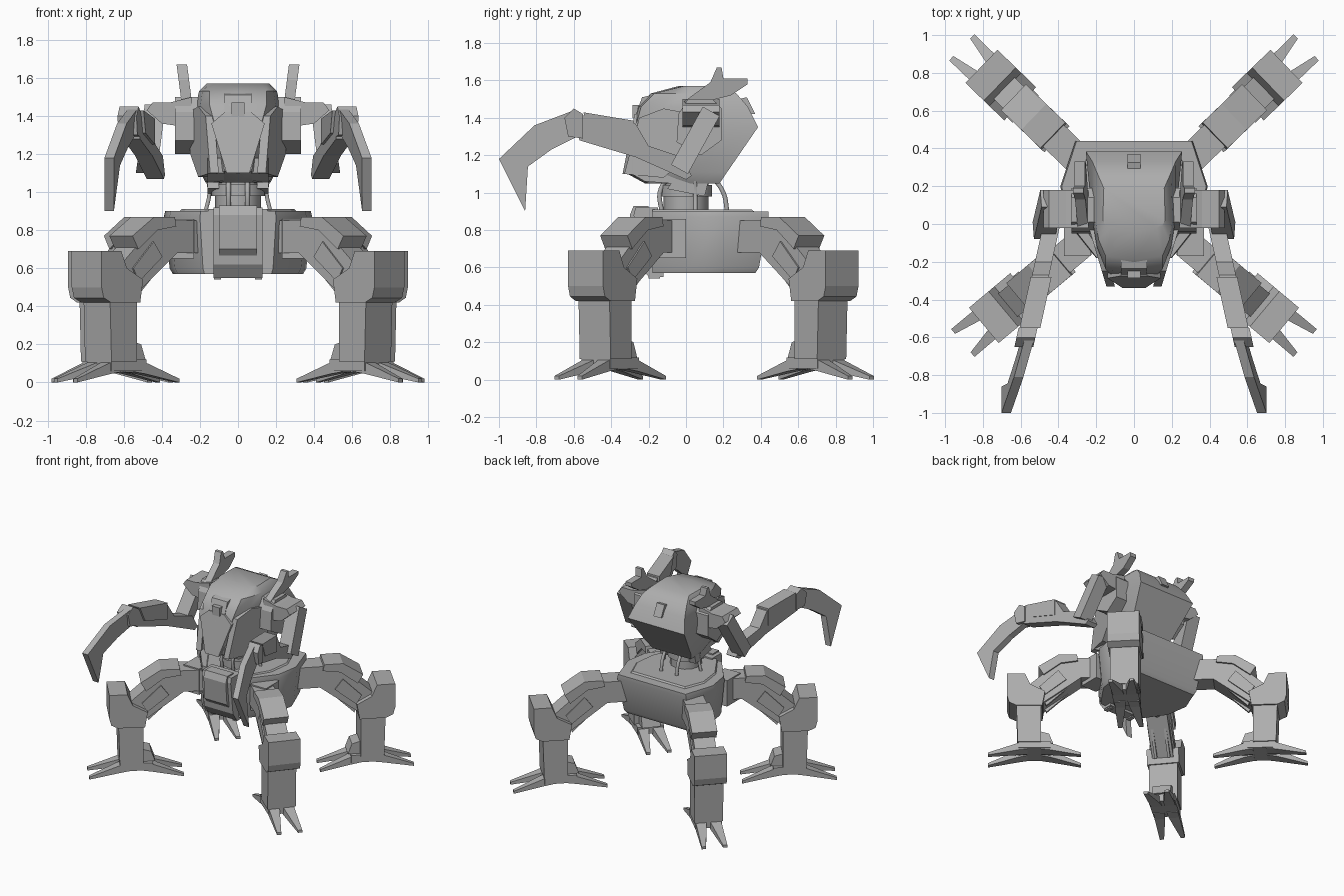
import bpy, bmesh, math
from mathutils import Vector

if "Cube" in bpy.data.objects:
    bpy.data.objects.remove(bpy.data.objects["Cube"], do_unlink=True)

GREY = (0.42, 0.42, 0.42, 1)
metal = bpy.data.materials.new("plain_grey")
metal.use_nodes = True
metal.diffuse_color = GREY
metal.node_tree.nodes["Principled BSDF"].inputs["Base Color"].default_value = GREY


def finish(name, bm, mirror=False, smooth=None):
    bmesh.ops.recalc_face_normals(bm, faces=bm.faces)
    mesh = bpy.data.meshes.new(name)
    bm.to_mesh(mesh)
    bm.free()
    mesh.materials.append(metal)
    ob = bpy.data.objects.new(name, mesh)
    bpy.context.collection.objects.link(ob)
    if smooth:
        bpy.ops.object.select_all(action='DESELECT')
        ob.select_set(True)
        bpy.context.view_layer.objects.active = ob
        bpy.ops.object.shade_smooth_by_angle(angle=math.radians(smooth))
    if mirror:
        ob.modifiers.new("Mirror", 'MIRROR')


def loft(name, rings, **kw):
    """Skin a stack of equal-length point rings and cap both ends."""
    bm = bmesh.new()
    vs = [[bm.verts.new(p) for p in ring] for ring in rings]
    n = len(vs[0])
    for a, b in zip(vs, vs[1:]):
        for i in range(n):
            j = (i + 1) % n
            bm.faces.new((a[i], a[j], b[j], b[i]))
    bm.faces.new(vs[0])
    bm.faces.new(vs[-1])
    finish(name, bm, **kw)


def prism(name, pts, a, b, frame, **kw):
    """Extrude a side profile from a to b across the given frame."""
    loft(name, [[frame(u, v, z) for u, z in pts] for v in (a, b)], **kw)


def box(name, lo, hi, **kw):
    pts = [(lo[1], lo[2]), (hi[1], lo[2]), (hi[1], hi[2]), (lo[1], hi[2])]
    prism(name, pts, lo[0], hi[0], side, **kw)


def side(y, x, z):
    return (x, y, z)


def front(x, y, z):
    return (x, y, z)


def slanted(x0, slope, lean=0.0):
    return lambda y, v, z: (x0 + slope * y + lean * (z - 1.15) + v, y, z)


def hose(name, points, radius):
    cu = bpy.data.curves.new(name, 'CURVE')
    cu.dimensions = '3D'
    cu.bevel_depth = radius
    cu.bevel_resolution = 1
    cu.resolution_u = 5
    sp = cu.splines.new('BEZIER')
    sp.bezier_points.add(len(points) - 1)
    for bp, p in zip(sp.bezier_points, points):
        bp.co = p
        bp.handle_left_type = bp.handle_right_type = 'AUTO'
    cu.materials.append(metal)
    ob = bpy.data.objects.new(name, cu)
    bpy.context.collection.objects.link(ob)
    ob.modifiers.new("Mirror", 'MIRROR')


# Legs: profiles in a radial plane, mirrored to the other side
def leg(tag, cx, cy, degrees):
    d = Vector((math.cos(math.radians(degrees)), math.sin(math.radians(degrees)), 0))
    p = Vector((-d.y, d.x, 0))

    def fr(u, v, z):
        return Vector((cx, cy, z)) + d * u + p * v

    def part(name, pts, w):
        prism(f"{tag}_{name}", pts, -w, w, fr, mirror=True)

    part("hip_arm", [(-.56, .68), (-.3, .68), (-.3, .85), (-.56, .85)], .08)
    part("thigh_cap", [(-.33, .82), (-.32, .87), (-.18, .87), (-.03, .77), (-.07, .7), (-.2, .8)], .095)
    part("thigh", [(-.35, .68), (-.33, .83), (-.2, .83), (.06, .6), (.06, .42), (-.06, .46)], .08)
    part("thigh_plate", [(-.24, .66), (-.18, .74), (-.04, .6), (-.08, .53)], .09)
    part("knee", [(.07, .69), (.205, .69), (.205, .5), (.19, .445), (.14, .42), (-.06, .42),
                  (-.08, .54), (.03, .6)], .122)
    part("shin", [(-.05, .11), (.125, .11), (.135, .43), (-.05, .43)], .108)
    part("ankle", [(-.14, .12), (-.04, .12), (-.04, .22), (-.11, .2)], .07)
    part("foot_hub", [(-.12, .06), (.12, .06), (.12, .12), (-.12, .12)], .1)
    for s in (-1, 1):
        prism(f"{tag}_piston", [(-.32, .67), (-.3, .69), (-.07, .5), (-.09, .45)],
              s * .04, s * .06, fr, mirror=True)
        for e in (-1, 1):
            rings = [[fr(e * u, s * (v + h), z) for h, z in
                      ((-w, lo), (w, lo), (w, hi), (-w, hi))]
                     for u, v, w, lo, hi in ((.05, .05, .042, .055, .115),
                                             (.12, .055, .04, .045, .105),
                                             (.35, .08, .016, 0, .02))]
            loft(f"{tag}_toe", rings, mirror=True)


leg("rear_leg", .66, .692, 44)
leg("front_leg", .638, -.405, -40)


# Pelvis: tapered faceted tub
def pelvis_ring(z, k, dy):
    half = [(.2, -.18), (.36, .02), (.39, .2), (.31, .45 - dy)]
    return [(x * k, y, z) for x, y in half] + [(-x * k, y, z) for x, y in reversed(half)]


loft("pelvis", [pelvis_ring(.57, .88, .08), pelvis_ring(.6, .92, .06),
                pelvis_ring(.87, 1, .01), pelvis_ring(.9, .98, .01)], smooth=32)
loft("pelvis_deck", [pelvis_ring(.895, .8, .08), pelvis_ring(.91, .76, .1)])
box("hip_socket", (.23, -.17, .65), (.37, .0, .86), mirror=True)
prism("pelvis_front_panel", [(-.2, .55), (-.12, .55), (-.15, .92), (-.27, .92), (-.28, .88), (-.25, .62)],
      -.13, .13, side)
prism("front_panel_boss", [(-.25, .66), (-.2, .66), (-.2, .93), (-.28, .93), (-.3, .88), (-.285, .7)],
      -.1, .1, side)
box("panel_tab", (.09, -.2, .54), (.125, -.14, .6), mirror=True)

# Waist and hoses
for name, r, lo, hi in (("waist_post", .12, .88, 1.1), ("waist_collar", .14, .98, 1.04)):
    loft(name, [[(r * math.cos(i * math.tau / 12), r * math.sin(i * math.tau / 12), z)
                 for i in range(12)] for z in (lo, hi)], smooth=35)
prism("waist_bracket", [(-.1, 1.02), (.1, .98), (.13, 1.1), (-.02, 1.14)], .1, .16, side, mirror=True)
hose("back_hose", [(.07, .22, .9), (.07, .2, 1.0), (.07, .13, 1.1)], .014)
hose("front_hose", [(.05, -.13, .9), (.05, -.14, 1.0), (.05, -.1, 1.08)], .014)
hose("side_hose", [(.17, .05, .9), (.15, .05, 1.0), (.17, .05, 1.12)], .012)


# Torso: stacked rings from belly to domed roof
def torso_ring(z, yf, wf, wm, yr, wr):
    half = [(wf, yf), ((wf + 2 * wm) / 3, yf * .5), (wm, .02), (wr, yr)]
    return [(0, yf - .02, z)] + [(x, y, z) for x, y in half] + [(-x, y, z) for x, y in reversed(half)]


loft("torso", [torso_ring(1.05, -.2, .08, .16, .18, .17),
               torso_ring(1.11, -.31, .07, .2, .22, .2),
               torso_ring(1.35, -.27, .12, .22, .385, .255),
               torso_ring(1.46, -.24, .15, .22, .33, .22),
               torso_ring(1.53, -.17, .15, .205, .27, .195),
               torso_ring(1.57, -.02, .12, .165, .19, .16)], smooth=32)
prism("jaw", [(-.29, 1.1), (-.22, 1.06), (.04, 1.04), (.04, 1.18), (-.29, 1.18)], -.16, .16, side)
prism("cheek_plate", [(-.33, 1.1), (-.12, 1.08), (.02, 1.2), (.04, 1.42), (-.12, 1.45), (-.25, 1.4)],
      -.02, .025, slanted(.22, .3), mirror=True)
prism("face_plate", [(-.06, 1.1), (.06, 1.1), (.14, 1.36), (.07, 1.42), (-.07, 1.42), (-.14, 1.36)],
      -.335, -.25, lambda x, y, z: (x, y + .2 * (z - 1.12), z))
prism("brow_block", [(-.275, 1.4), (-.15, 1.4), (-.15, 1.53), (-.235, 1.51)], -.07, .07, side)
box("brow_lens", (-.035, -.285, 1.4), (.035, -.23, 1.47))
prism("rear_hatch", [(.37, 1.42), (.33, 1.42), (.28, 1.5), (.325, 1.51)], -.035, .035, side)

# Ears with a forked tip
prism("ear", [(-.02, 1.48), (.13, 1.59), (.165, 1.67), (.19, 1.67), (.2, 1.61), (.33, 1.61),
              (.33, 1.58), (.24, 1.52), (.08, 1.48)], 0, .055,
      slanted(.2, .0, .13), mirror=True)

# Shoulders and arms
prism("shoulder_block", [(-.05, 1.27), (-.04, 1.42), (.01, 1.5), (.14, 1.5), (.19, 1.45), (.19, 1.28), (.08, 1.2)],
      .19, .33, side, mirror=True)
prism("shoulder_cap", [(.24, 1.5), (.36, 1.47), (.45, 1.47), (.48, 1.43), (.4, 1.36), (.26, 1.34)],
      -.02, .18, front, mirror=True)
prism("upper_arm", [(.09, 1.46), (.18, 1.41), (.01, 1.1), (-.08, 1.15)], -.055, .055,
      slanted(.475, 0, -.13), mirror=True)
prism("forearm", [(.03, 1.09), (0, 1.07), (-.27, 1.19), (-.57, 1.28), (-.59, 1.42), (-.27, 1.37),
                  (-.2, 1.25), (-.02, 1.19)], -.045, .045, slanted(.435, -.22), mirror=True)
prism("forearm_cover", [(-.28, 1.25), (-.5, 1.31), (-.55, 1.43), (-.28, 1.385)],
      -.055, .055, slanted(.43, -.22), mirror=True)
prism("wrist", [(-.55, 1.29), (-.63, 1.3), (-.65, 1.4), (-.6, 1.45), (-.55, 1.42)],
      -.05, .05, slanted(.44, -.22), mirror=True)
prism("claw", [(-.58, 1.3), (-.6, 1.44), (-.81, 1.36), (-1, 1.18), (-.86, .9), (-.845, 1.14), (-.72, 1.23)],
      -.025, .025, slanted(.445, -.235, -.12), mirror=True)
